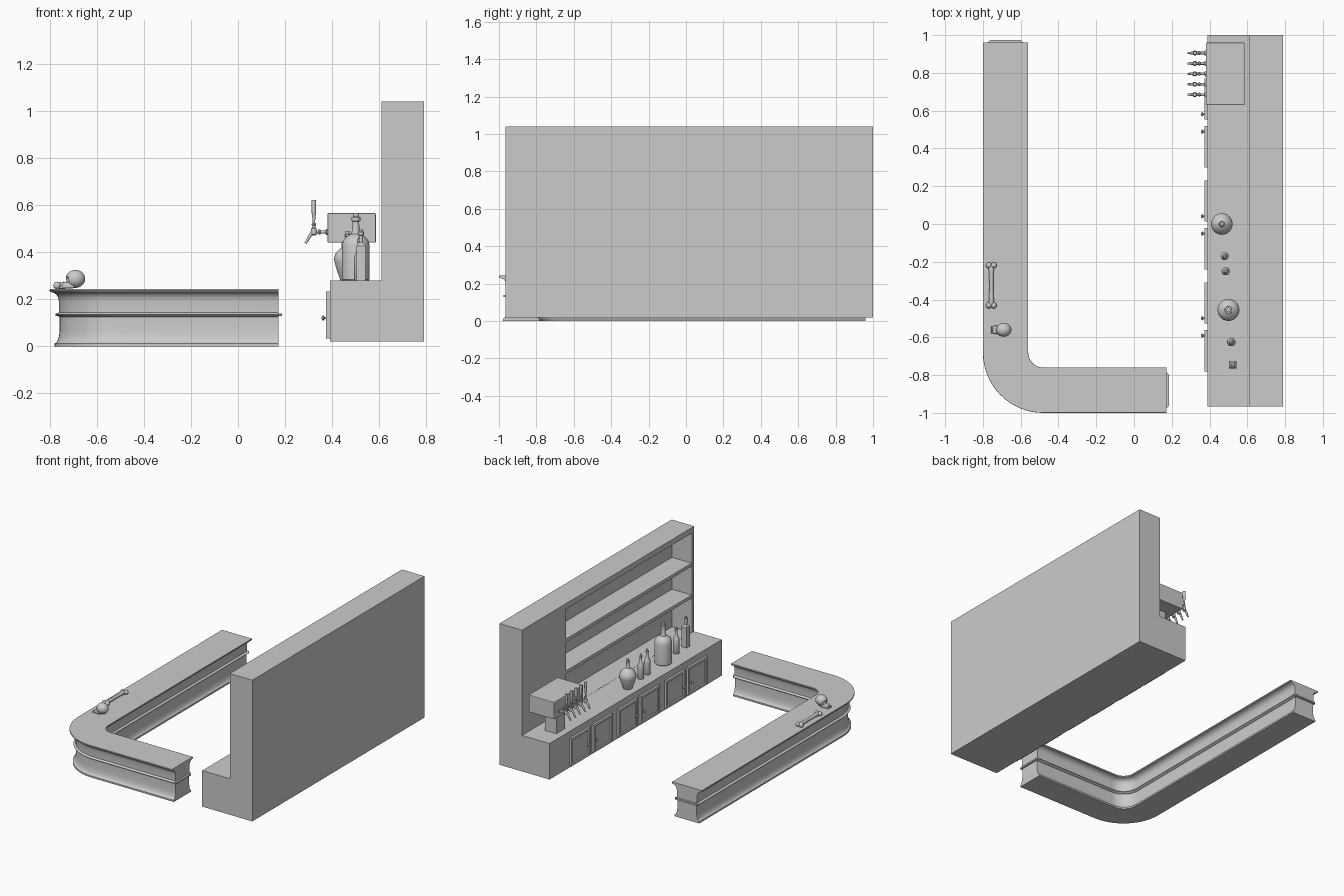
import bpy, bmesh, math
from mathutils import Vector, Matrix

if "Cube" in bpy.data.objects:
    bpy.data.objects.remove(bpy.data.objects["Cube"])

def finish(name, bm, smooth=True):
    bmesh.ops.recalc_face_normals(bm, faces=bm.faces)
    me = bpy.data.meshes.new(name)
    bm.to_mesh(me)
    bm.free()
    ob = bpy.data.objects.new(name, me)
    bpy.context.collection.objects.link(ob)
    if smooth:
        bpy.ops.object.select_all(action='DESELECT')
        ob.select_set(True)
        bpy.context.view_layer.objects.active = ob
        bpy.ops.object.shade_smooth_by_angle(angle=math.radians(35))
    return ob

def cube_bm(x0, x1, y0, y1, z0, z1):
    bm = bmesh.new()
    bmesh.ops.create_cube(bm, size=1)
    for v in bm.verts:
        v.co = Vector(((x0 + x1) / 2 + v.co.x * (x1 - x0),
                       (y0 + y1) / 2 + v.co.y * (y1 - y0),
                       (z0 + z1) / 2 + v.co.z * (z1 - z0)))
    return bm

def box(name, *b, bevel=0):
    bm = cube_bm(*b)
    if bevel:
        bmesh.ops.bevel(bm, geom=bm.edges[:], offset=bevel, segments=2,
                        affect='EDGES', profile=0.5)
    return finish(name, bm, False)

def bridge(bm, rings):
    for a, b in zip(rings, rings[1:]):
        n = len(a)
        for i in range(n):
            bm.faces.new((a[i], a[(i + 1) % n], b[(i + 1) % n], b[i]))
    bm.faces.new(rings[0])
    bm.faces.new(rings[-1])

def lathe(name, prof, loc, segs=24, axis='Z', turn=0):
    # prof: (radius, height) pairs; axis 'X' points the profile towards -x
    bm = bmesh.new()
    m = Matrix.Translation(loc)
    if axis == 'X':
        m = m @ Matrix.Rotation(-math.pi / 2, 4, 'Y')
    rings = []
    for r, h in prof:
        rings.append([bm.verts.new(m @ Vector((
            r * math.cos(turn + 2 * math.pi * i / segs),
            r * math.sin(turn + 2 * math.pi * i / segs), h))) for i in range(segs)])
    bridge(bm, rings)
    return finish(name, bm)

# Bar counter: moulded section swept round an L-shaped path
half = [(.098, 0), (.098, .012), (.091, .016), (.085, .026), (.080, .042), (.077, .065),
        (.077, .125), (.088, .129), (.094, .134), (.088, .140), (.080, .143),
        (.080, .190), (.083, .205), (.090, .219), (.102, .227), (.117, .231),
        (.120, .236), (.119, .243)]
section = half + [(-d, z) for d, z in reversed(half)]
path = [((-.68, .96), (-1, 0))]
for i in range(17):
    a = math.pi + math.pi / 2 * i / 16
    n = (math.cos(a), math.sin(a))
    path.append(((-.48 + .2 * n[0], -.68 + .2 * n[1]), n))
path.append(((.172, -.88), (0, -1)))
bm = bmesh.new()
bridge(bm, [[bm.verts.new((p[0] + n[0] * d, p[1] + n[1] * d, z)) for d, z in section]
            for p, n in path])
finish("bar_counter", bm)

# Band mouldings returning across both counter ends
def end_band(name, face, sel):
    bm = cube_bm(*face)
    for v in bm.verts:
        sel(v)
    finish(name, bm, False)

def taper_y(v):
    if v.co.y > .965:
        v.co.x = -.68 + (v.co.x + .68) * .85
def taper_x(v):
    if v.co.x > .178:
        v.co.y = -.88 + (v.co.y + .88) * .85
end_band("end_band_long", (-.775, -.585, .96, .974, .129, .140), taper_y)
end_band("end_band_short", (.172, .186, -.975, -.785, .129, .140), taper_x)

# Back bar: L-shaped block with shelf recess cut out
bm = bmesh.new()
prof = [(.39, .02), (.79, .02), (.79, 1.04), (.61, 1.04), (.61, .28), (.39, .28)]
bridge(bm, [[bm.verts.new((x, y, z)) for x, z in prof] for y in (-.965, 1.0)])
wall = finish("back_bar", bm, False)
cutter = box("recess_cutter", .55, .77, -.94, .5, .281, 1.0)
cutter.hide_render = True
cutter.hide_set(True)
cutter.display_type = 'WIRE'
mod = wall.modifiers.new("recess", 'BOOLEAN')
mod.operation = 'DIFFERENCE'
mod.object = cutter
mod.solver = 'EXACT'
for i, z in enumerate((.54, .77)):
    box(f"shelf_{i}", .613, .772, -.942, .502, z - .012, z + .012)

# Cabinet doors with sunken panels, and knobs
for i, yc in enumerate((.44 + .095, .0, -.545)):
    yc = (.535, -.005, -.545)[i]
    for s in (-1, 1):
        a, b = sorted((yc + s * .017, yc + s * .235))
        bm = cube_bm(.374, .391, a, b, .032, .232)
        f = [f for f in bm.faces if f.calc_center_median().x < .375]
        bmesh.ops.inset_region(bm, faces=f, thickness=.024)
        bmesh.ops.inset_region(bm, faces=f, thickness=.004, depth=-.008)
        finish(f"door_{i}_{s}", bm, False)
        lathe("door_knob", [(.005, 0), (.005, .007), (.010, .010), (.011, .014),
                            (.008, .018), (.003, .020)],
              (.375, yc + s * .046, .12), 16, 'X')

# Beer tap tower
box("tap_box", .38, .585, .63, .96, .44, .565, bevel=.004)
box("tap_pedestal", .44, .53, .75, .85, .278, .442)
for i in range(5):
    y = .685 + .055 * i
    lathe("tap_pipe", [(.013, 0), (.013, .006), (.007, .009), (.007, .03), (.010, .032),
                       (.010, .038), (.007, .04), (.007, .06)], (.381, y, .485), 16, 'X')
    lathe("tap_body", [(.006, .470), (.011, .474), (.013, .487), (.011, .500), (.007, .504),
                       (.006, .512), (.010, .515), (.010, .519), (.006, .522), (.005, .530),
                       (.009, .565), (.010, .610), (.009, .621)], (.322, y, 0), 16)
    cu = bpy.data.curves.new("tap_spout", 'CURVE')
    cu.dimensions = '3D'
    cu.bevel_depth = .008
    cu.bevel_resolution = 3
    cu.use_fill_caps = True
    sp = cu.splines.new('POLY')
    pts = [(.324, .490, 1), (.313, .480, 1), (.303, .466, .9), (.295, .450, .75), (.286, .437, .65)]
    sp.points.add(len(pts) - 1)
    for p, (x, z, r) in zip(sp.points, pts):
        p.co = (x, y, z, 1)
        p.radius = r
    bpy.context.collection.objects.link(bpy.data.objects.new("tap_spout", cu))

# Bottles on the back counter
lathe("round_flask", [(.030, 0), (.032, .004), (.046, .045), (.056, .080), (.057, .095),
                      (.050, .115), (.032, .135), (.015, .145), (.011, .155), (.010, .185),
                      (.013, .187), (.013, .195), (.008, .197), (.008, .21)],
      (.465, 0, .28), 32)
small = [(.019, 0), (.021, .003), (.021, .09), (.018, .105), (.009, .122),
         (.007, .155), (.010, .157), (.010, .166), (.006, .168), (.006, .176)]
for x, y, k in ((.48, -.17, 1), (.485, -.25, 1.02), (.515, -.625, 1.05)):
    lathe("small_bottle", [(r * k, h * k) for r, h in small], (x, y, .28), 24)
lathe("large_bottle", [(.055, 0), (.058, .004), (.058, .15), (.054, .168), (.040, .185),
                       (.020, .197), (.016, .21), (.014, .25), (.019, .252), (.019, .268),
                       (.012, .27), (.012, .285)], (.50, -.455, .28), 32)
lathe("square_bottle_body", [(.028, 0), (.028, .145), (.012, .16)],
      (.522, -.745, .28), 4, turn=math.pi / 4)
lathe("square_bottle_neck", [(.009, .15), (.009, .19), (.012, .192), (.012, .205),
                             (.008, .207), (.008, .215)], (.522, -.745, .28), 16)

# Bone lying on the counter
bm = bmesh.new()
rings = []
for t, r in ((-.112, .010), (-.09, .015), (-.06, .012), (0, .011), (.06, .012), (.09, .015), (.112, .010)):
    rings.append([bm.verts.new((-.755 + r * math.cos(math.tau * k / 16), -.325 + t,
                                .257 + r * math.sin(math.tau * k / 16))) for k in range(16)])
bridge(bm, rings)
for sy in (-1, 1):
    for sx in (-1, 1):
        bmesh.ops.create_uvsphere(bm, u_segments=16, v_segments=10, radius=.016,
            matrix=Matrix.Translation((-.755 + sx * .013, -.325 + sy * .106, .258)))
finish("bone", bm)

# Skull: cranium with pressed-in eye sockets, tapered face and teeth
bm = bmesh.new()
bmesh.ops.create_uvsphere(bm, u_segments=40, v_segments=24, radius=1)
for v in bm.verts:
    v.co = Vector((-.690 + v.co.x * .041, -.56 + v.co.y * .037, .286 + v.co.z * .038))
    for s in (-1, 1):
        d = (v.co - Vector((-.726, -.56 + s * .015, .283))).length
        if d < .012:
            v.co.x += .012 * (1 - (d / .012) ** 2)
finish("skull_cranium", bm)
bm = cube_bm(-.752, -.695, -.585, -.535, .246, .272)
for v in bm.verts:
    if v.co.x < -.72:
        v.co.y = -.56 + (v.co.y + .56) * .8
        if v.co.z > .26:
            v.co.x += .010
bmesh.ops.bevel(bm, geom=bm.edges[:], offset=.006, segments=3, affect='EDGES', profile=.5)
finish("skull_face", bm)
for k in range(5):
    y = -.576 + k * .008
    box("tooth", -.756, -.744, y - .003, y + .003, .245, .257, bevel=.001)
